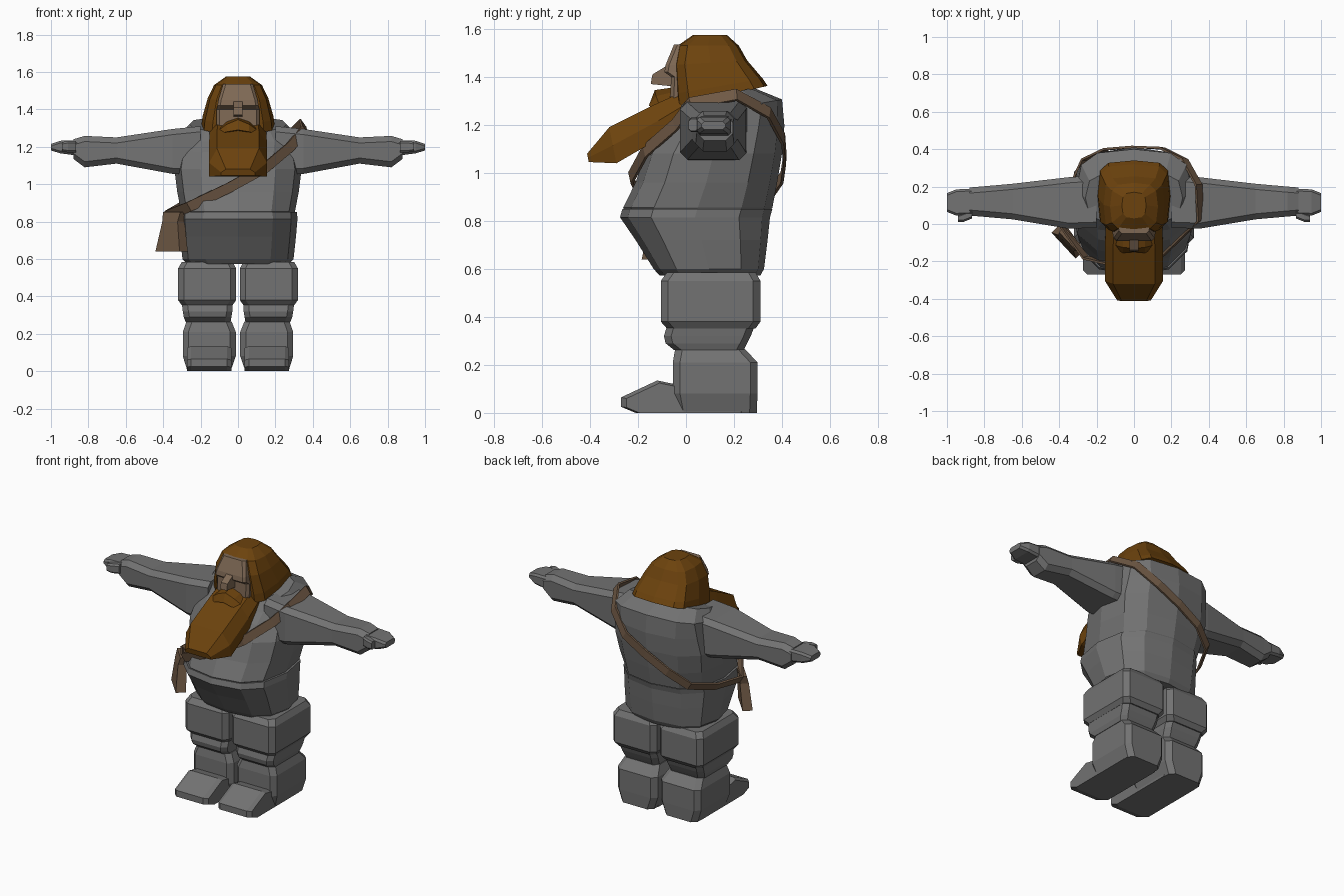
import bpy, bmesh, math
from mathutils import Vector


def material(name, rgb):
    m = bpy.data.materials.new(name)
    m.diffuse_color = (*rgb, 1)
    return m


GREY = material("grey cloth", (0.17, 0.17, 0.17))
HAIR = material("brown hair", (0.15, 0.055, 0.004))
SKIN = material("tan skin", (0.21, 0.14, 0.09))
LEATHER = material("leather", (0.16, 0.10, 0.06))


def loft(name, rings, mat, mirror=False, closed=False):
    """Skin a list of equal-sized point rings, capped unless closed."""
    bm = bmesh.new()
    vs = [[bm.verts.new(p) for p in r] for r in rings]
    n = len(vs[0])
    for i in range(len(vs) if closed else len(vs) - 1):
        a, b = vs[i], vs[(i + 1) % len(vs)]
        for k in range(n):
            bm.faces.new((a[k], a[(k + 1) % n], b[(k + 1) % n], b[k]))
    if not closed:
        bm.faces.new(vs[0])
        bm.faces.new(vs[-1])
    bmesh.ops.recalc_face_normals(bm, faces=bm.faces)
    me = bpy.data.meshes.new(name)
    bm.to_mesh(me)
    bm.free()
    me.materials.append(mat)
    ob = bpy.data.objects.new(name, me)
    bpy.context.collection.objects.link(ob)
    if mirror:
        mod = ob.modifiers.new("mirror", "MIRROR")
        mod.use_mirror_merge = False
    return ob


def oval(z, hx, y0, y1, slope=0, e=2.6, n=12):
    """Rounded-square ring; height rises with slope towards the back."""
    pts = []
    for k in range(n):
        a = 2 * math.pi * k / n
        c, s = math.cos(a), math.sin(a)
        x = math.copysign(abs(c) ** (2 / e), c) * hx
        y = (y0 + y1) / 2 + math.copysign(abs(s) ** (2 / e), s) * (y1 - y0) / 2
        pts.append((x, y, z + slope * (y - y0)))
    return pts


def box(axis, t, a0, a1, b0, b1, ch=0.02):
    """Chamfered rectangle across the given axis."""
    ab = [(a0 + ch, b0), (a1 - ch, b0), (a1, b0 + ch), (a1, b1 - ch),
          (a1 - ch, b1), (a0 + ch, b1), (a0, b1 - ch), (a0, b0 + ch)]
    return [(a, b, t) if axis == "z" else (t, a, b) for a, b in ab]


def boxes(name, axis, rows, mat, ch=0.02, mirror=True):
    return loft(name, [box(axis, *r, ch) for r in rows], mat, mirror)


# Body
loft("tunic", [oval(0.83, 0.29, -0.25, 0.34), oval(0.855, 0.305, -0.262, 0.36),
               oval(0.96, 0.325, -0.21, 0.38), oval(1.08, 0.34, -0.17, 0.40),
               oval(1.17, 0.325, -0.11, 0.41, 0.05),
               oval(1.225, 0.31, -0.05, 0.40, 0.18, 3),
               oval(1.285, 0.26, 0.0, 0.28, 0.25, 3.2)], GREY)
loft("hips", [oval(0.572, 0.27, -0.11, 0.31), oval(0.60, 0.297, -0.135, 0.325),
              oval(0.72, 0.31, -0.21, 0.34), oval(0.815, 0.318, -0.275, 0.35),
              oval(0.85, 0.315, -0.265, 0.36)], GREY)

# Arms
boxes("arm", "x", [(0.20, -0.02, 0.26, 1.05, 1.31), (0.35, -0.025, 0.25, 1.055, 1.295),
                   (0.65, 0.025, 0.215, 1.11, 1.25), (0.82, 0.04, 0.20, 1.09, 1.258),
                   (0.88, 0.045, 0.195, 1.135, 1.24)], GREY, 0.03)
boxes("hand", "x", [(0.84, 0.05, 0.19, 1.15, 1.235), (0.95, 0.045, 0.185, 1.165, 1.232),
                    (1.0, 0.065, 0.165, 1.18, 1.215)], GREY, 0.012)
boxes("thumb", "x", [(0.865, 0.03, 0.08, 1.17, 1.23), (0.91, 0.012, 0.06, 1.17, 1.23),
                     (0.94, 0.01, 0.05, 1.175, 1.225)], GREY, 0.01)

# Legs
boxes("thigh", "z", [(0.585, 0.03, 0.30, -0.08, 0.29), (0.55, 0.01, 0.32, -0.105, 0.31),
                     (0.38, 0.01, 0.32, -0.105, 0.31), (0.352, 0.03, 0.30, -0.08, 0.29)],
      GREY, 0.03)
boxes("knee", "z", [(0.36, 0.03, 0.30, -0.08, 0.285), (0.32, 0.03, 0.295, -0.092, 0.27),
                    (0.29, 0.035, 0.29, -0.085, 0.255), (0.262, 0.04, 0.28, -0.05, 0.24)],
      GREY, 0.03)
boxes("shin", "z", [(0.267, 0.035, 0.275, -0.045, 0.245), (0.21, 0.012, 0.295, -0.055, 0.298),
                    (0.08, 0.012, 0.295, -0.055, 0.298), (0.0, 0.04, 0.27, -0.04, 0.295)],
      GREY, 0.03)
foot = [(-0.27, 0.025), (-0.27, 0.065), (-0.12, 0.135), (0.0, 0.11),
        (0.25, 0.06), (0.25, 0.0), (-0.21, 0.0)]
loft("foot", [[(x, 0.0 + y * s, z * s) for y, z in foot]
              for x, s in ((0.035, 0.92), (0.06, 1), (0.25, 1), (0.272, 0.92))], GREY, True)

# Head
boxes("face", "z", [(1.24, -0.115, 0.115, -0.07, 0.08), (1.40, -0.115, 0.115, -0.062, 0.08),
                    (1.42, -0.11, 0.11, -0.09, 0.08), (1.45, -0.105, 0.105, -0.085, 0.08),
                    (1.535, -0.08, 0.08, -0.05, 0.06)], SKIN, 0.015, False)
nose = [(-0.05, 1.465), (-0.14, 1.41), (-0.147, 1.37), (-0.05, 1.36)]
loft("nose", [[(x, y, z) for y, z in nose] for x in (-0.023, 0.023)], SKIN)
loft("hair", [oval(1.275, 0.195, -0.04, 0.34, 0.23, 4), oval(1.33, 0.19, -0.045, 0.32, 0.17, 4),
              oval(1.45, 0.162, -0.05, 0.255, 0.06, 4), oval(1.53, 0.128, -0.035, 0.22, 0, 3.5),
              oval(1.575, 0.065, 0.03, 0.17, 0, 3)], HAIR)


# Beard, as cross-sections from chin to tip: top and bottom (y, z), half width
def beard_ring(ty, tz, by, bz, w):
    my, mz = (ty + by) / 2, (tz + bz) / 2
    return [(-0.72 * w, ty, tz), (0.72 * w, ty, tz), (w, my, mz),
            (w, by, bz), (-w, by, bz), (-w, my, mz)]


loft("beard", [beard_ring(-0.01, 1.34, 0.04, 1.25, 0.15),
               beard_ring(-0.13, 1.285, -0.10, 1.15, 0.155),
               beard_ring(-0.32, 1.19, -0.29, 1.04, 0.155),
               beard_ring(-0.412, 1.08, -0.405, 1.045, 0.09)], HAIR)
loft("moustache", [[(0, -0.06, 1.355), (0, -0.13, 1.345), (0, -0.15, 1.29), (0, -0.06, 1.28)],
                   [(0.06, -0.06, 1.335), (0.06, -0.125, 1.32),
                    (0.06, -0.155, 1.28), (0.06, -0.06, 1.26)],
                   [(0.115, -0.06, 1.285), (0.115, -0.11, 1.28),
                    (0.115, -0.12, 1.265), (0.115, -0.06, 1.25)]], HAIR, True)

# Shoulder strap: thin band swept round the body
path = [Vector(p) for p in (
    (-0.375, -0.02, 0.835), (-0.26, -0.18, 0.88), (-0.05, -0.23, 0.98), (0.15, -0.17, 1.09),
    (0.28, -0.045, 1.20), (0.355, 0.02, 1.29), (0.345, 0.21, 1.325), (0.27, 0.345, 1.25),
    (0.15, 0.405, 1.14), (0.0, 0.412, 1.06), (-0.15, 0.40, 0.98), (-0.265, 0.345, 0.90),
    (-0.34, 0.18, 0.855))]
centre = Vector((0, 0.09, 1.07))
band = []
for i, p in enumerate(path):
    t = (path[(i + 1) % len(path)] - path[i - 1]).normalized()
    out = p - centre
    out = (out - t * out.dot(t)).normalized()
    w = t.cross(out) * 0.027
    h = out * 0.006
    band.append([p + w + h, p - w + h, p - w - h, p + w - h])
loft("strap", band, LEATHER, closed=True)


# Bag on the hip, turned diagonally and wider at the base
def bag_ring(z, cx, cy, half, thick):
    u, v = Vector((0.68, -0.73, 0)), Vector((0.73, 0.68, 0))
    c = Vector((cx, cy, z))
    return [c + u * (a * half) + v * (b * thick)
            for a, b in ((-1, -1), (1, -1), (1, 1), (-1, 1))]


loft("bag", [bag_ring(0.64, -0.355, -0.095, 0.095, 0.03),
             bag_ring(0.80, -0.345, -0.085, 0.06, 0.026),
             bag_ring(0.85, -0.34, -0.08, 0.068, 0.02)], LEATHER)
